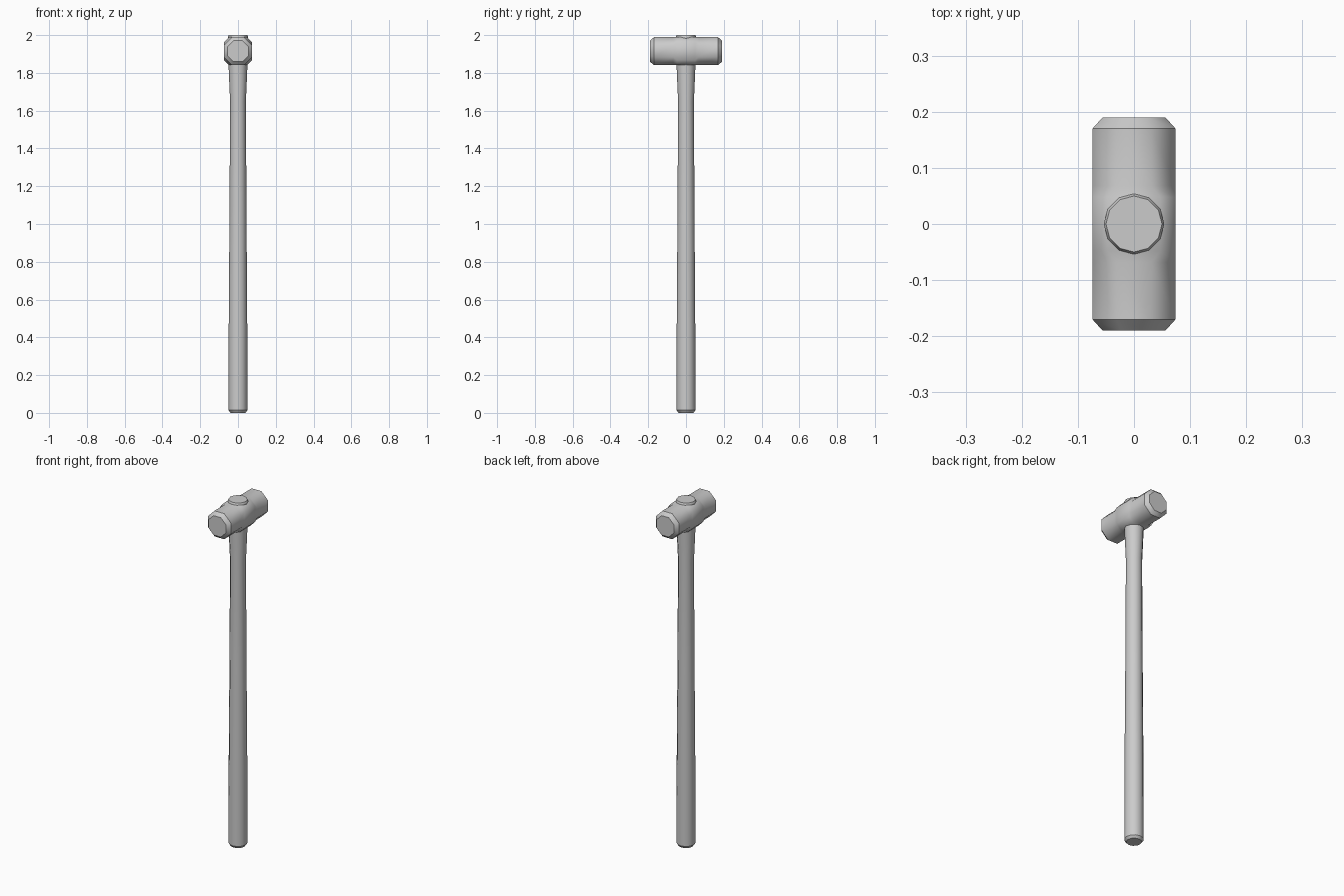
import bpy, bmesh, math

if "Cube" in bpy.data.objects:
    bpy.data.objects.remove(bpy.data.objects["Cube"])


def octagon(y, half, cut, zc=1.915):
    """Square ring in the xz plane with its four corners cut."""
    a, b = half, half - cut
    pts = [(a, -b), (a, b), (b, a), (-b, a), (-a, b), (-a, -b), (-b, -a), (b, -a)]
    return [(x, y, zc + z) for x, z in pts]


def circle(z, r, n=12):
    return [(r * math.cos(2 * math.pi * i / n), r * math.sin(2 * math.pi * i / n), z)
            for i in range(n)]


def loft(name, rings, sharp):
    """Skin rings together, cap the ends and sharpen the listed rings."""
    bm = bmesh.new()
    loops = [[bm.verts.new(p) for p in ring] for ring in rings]
    n = len(loops[0])
    for a, b in zip(loops, loops[1:]):
        for i in range(n):
            j = (i + 1) % n
            bm.faces.new((a[i], a[j], b[j], b[i])).smooth = True
    bm.faces.new(loops[0])
    bm.faces.new(loops[-1])
    for k in sharp:
        for i in range(n):
            bm.edges.get((loops[k][i], loops[k][(i + 1) % n])).smooth = False
    bmesh.ops.recalc_face_normals(bm, faces=bm.faces)
    mesh = bpy.data.meshes.new(name)
    bm.to_mesh(mesh)
    bm.free()
    obj = bpy.data.objects.new(name, mesh)
    bpy.context.collection.objects.link(obj)
    return obj


# Hammer head: octagonal ends with bevelled faces, squarer block in the middle
half_profile = [(0.19, 0.056, 0.033), (0.17, 0.074, 0.043),
                (0.068, 0.074, 0.043), (0.048, 0.074, 0.027)]
profile = [(-y, h, c) for y, h, c in half_profile] + half_profile[::-1]
loft("hammer_head", [octagon(*p) for p in profile], (0, 1, 6, 7))

# Handle: tapered shaft flaring into the head and showing through its top
shaft = [(0, 0.040), (0.014, 0.050), (0.47, 0.049), (1.04, 0.045), (1.65, 0.042),
         (1.84, 0.050), (1.99, 0.054), (2.0, 0.050)]
loft("handle", [circle(z, r) for z, r in shaft], (0, 1, 6, 7))
